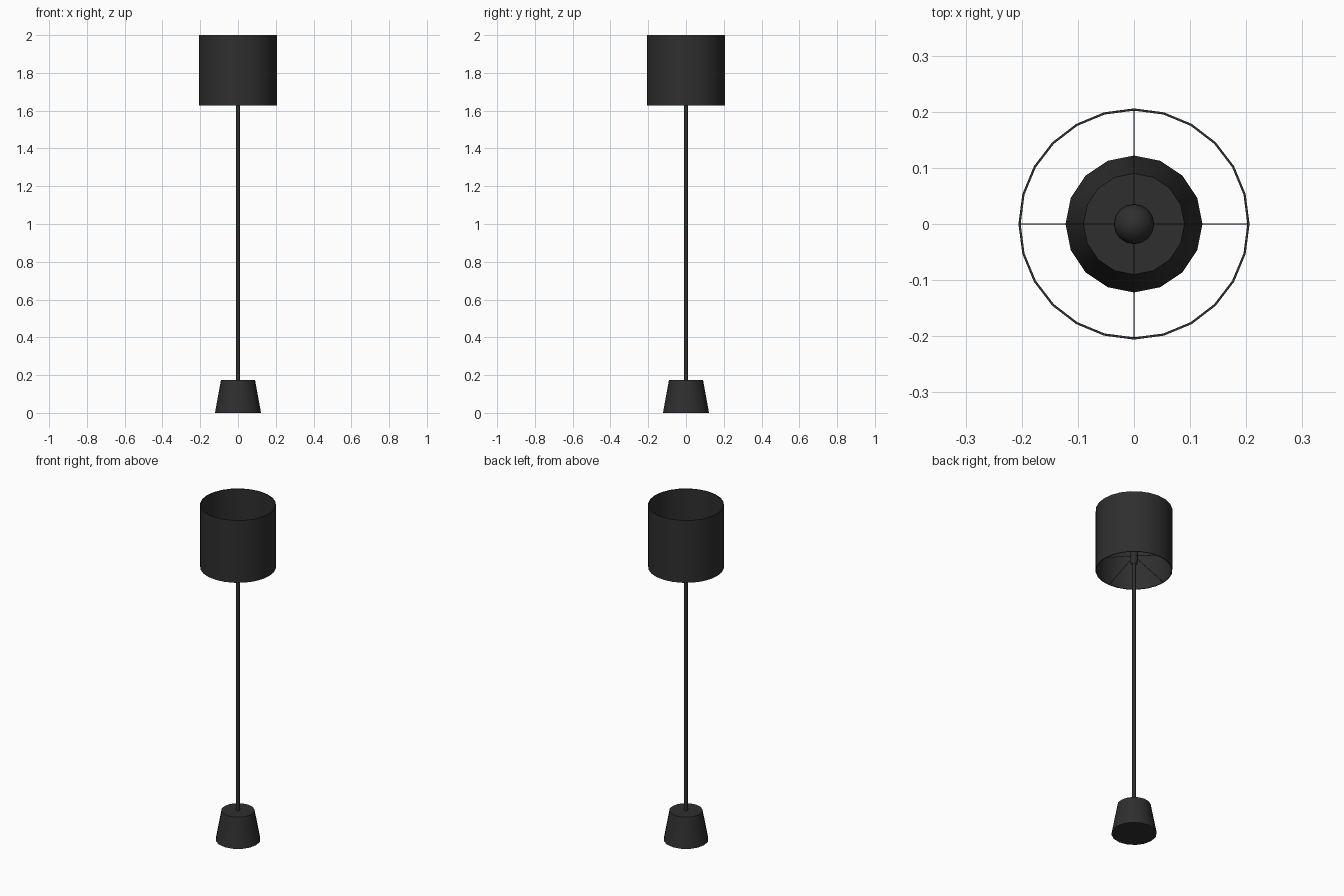
import bpy, bmesh, math
from mathutils import Vector

cube = bpy.data.objects.get("Cube")
if cube:
    bpy.data.objects.remove(cube)

black = bpy.data.materials.new("matte_black")
black.use_nodes = True
colour = (0.028, 0.028, 0.028, 1)
black.diffuse_color = colour
black.node_tree.nodes["Principled BSDF"].inputs["Base Color"].default_value = colour


def lathe(name, profile, sides, closed=False):
    """Revolve (radius, height) points around z; open ends are capped."""
    bm = bmesh.new()
    rings = []
    for r, z in profile:
        rings.append([bm.verts.new((r * math.cos(math.tau * i / sides),
                                    r * math.sin(math.tau * i / sides), z))
                      for i in range(sides)])
    pairs = list(zip(rings, rings[1:]))
    if closed:
        pairs.append((rings[-1], rings[0]))
    for a, b in pairs:
        for i in range(sides):
            j = (i + 1) % sides
            bm.faces.new((a[i], a[j], b[j], b[i]))
    if not closed:
        bm.faces.new(rings[0])
        bm.faces.new(rings[-1])
    bmesh.ops.recalc_face_normals(bm, faces=bm.faces)
    mesh = bpy.data.meshes.new(name)
    bm.to_mesh(mesh)
    bm.free()
    obj = bpy.data.objects.new(name, mesh)
    bpy.context.collection.objects.link(obj)
    return finish(obj)


def finish(obj):
    obj.data.materials.append(black)
    bpy.ops.object.select_all(action='DESELECT')
    obj.select_set(True)
    bpy.context.view_layer.objects.active = obj
    bpy.ops.object.shade_smooth_by_angle(angle=math.radians(35))
    return obj


def rod(name, start, end, radius):
    start, end = Vector(start), Vector(end)
    axis = end - start
    bpy.ops.mesh.primitive_cylinder_add(
        vertices=6, radius=radius, depth=axis.length, location=(start + end) / 2,
        rotation=axis.to_track_quat('Z', 'Y').to_euler())
    obj = bpy.context.object
    obj.name = name
    return finish(obj)


# Weighted base and pole
lathe("base", [(0.122, 0), (0.09, 0.175)], 16)
lathe("pole", [(0.01, 0.17), (0.01, 1.68)], 12)

# Socket and bulb
lathe("socket", [(0.014, 1.665), (0.022, 1.685), (0.022, 1.745), (0.016, 1.755)], 12)
bulb = [(0.016, 1.75), (0.018, 1.765)]
for k in range(9):
    a = math.radians(-55 + 17.5 * k)
    bulb.append((0.036 * math.cos(a), 1.8 + 0.036 * math.sin(a)))
lathe("bulb", bulb, 16)

# Open drum shade with a thin wall
lathe("shade", [(0.206, 1.628), (0.206, 2), (0.202, 2), (0.202, 1.628)], 24, closed=True)

# Four sloping spokes from the socket to the lower rim
for k, side in enumerate(("left", "back", "right", "front")):
    a = math.tau * k / 4
    c, s = math.cos(a), math.sin(a)
    rod("spoke_" + side, (0.01 * c, 0.01 * s, 1.715),
        (0.203 * c, 0.203 * s, 1.632), 0.0015)
